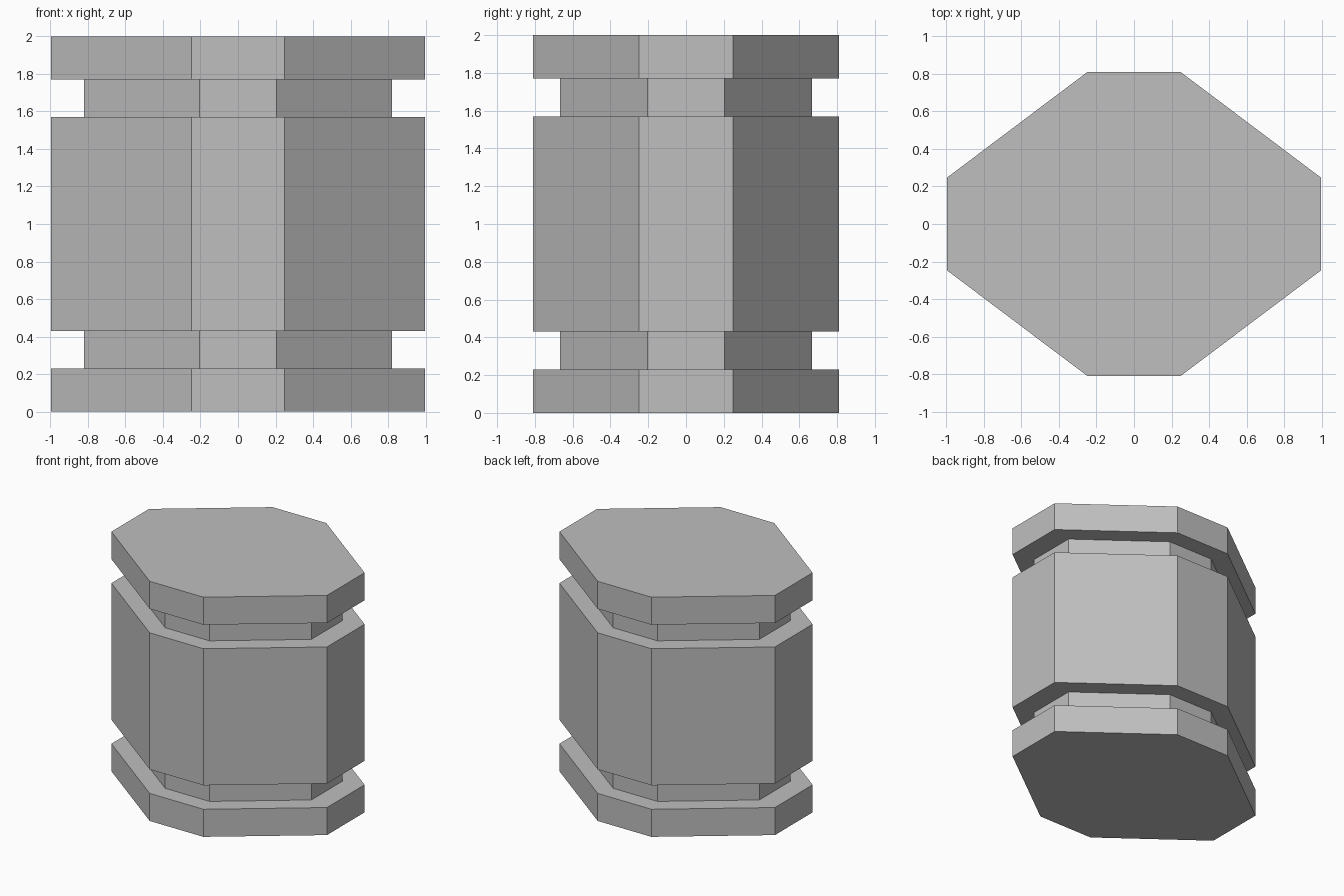
import bpy
import bmesh

cube = bpy.data.objects.get("Cube")
if cube:
    bpy.data.objects.remove(cube, do_unlink=True)

# Single plain grey
grey = bpy.data.materials.new("plain_grey")
grey.use_nodes = True
colour = (0.52, 0.52, 0.52, 1)
grey.diffuse_color = colour
grey.node_tree.nodes["Principled BSDF"].inputs["Base Color"].default_value = colour

HALF_X, HALF_Y, FLAT = 0.995, 0.81, 0.248   # octagon half sizes and half flat side
NECK = 0.825                                # groove size relative to the rim


def octagon(scale, z):
    """Counter-clockwise stretched octagon at height z."""
    half = [(HALF_X, -FLAT), (HALF_X, FLAT), (FLAT, HALF_Y), (-FLAT, HALF_Y)]
    full = half + [(-x, -y) for x, y in half]
    return [(x * scale, y * scale, z) for x, y in full]


# Rings from bottom to top: foot, lower groove, body, upper groove, cap
rings = [(1, 0), (1, 0.23), (NECK, 0.23), (NECK, 0.43), (1, 0.43)]
rings += [(scale, 2 - z) for scale, z in reversed(rings)]

bm = bmesh.new()
loops = [[bm.verts.new(p) for p in octagon(*ring)] for ring in rings]
for low, high in zip(loops, loops[1:]):
    for i in range(8):
        j = (i + 1) % 8
        bm.faces.new((low[i], low[j], high[j], high[i]))
bm.faces.new(loops[0][::-1])
bm.faces.new(loops[-1])
bmesh.ops.recalc_face_normals(bm, faces=bm.faces)

mesh = bpy.data.meshes.new("grooved_octagonal_block")
bm.to_mesh(mesh)
bm.free()
mesh.materials.append(grey)
block = bpy.data.objects.new("grooved_octagonal_block", mesh)
bpy.context.collection.objects.link(block)
